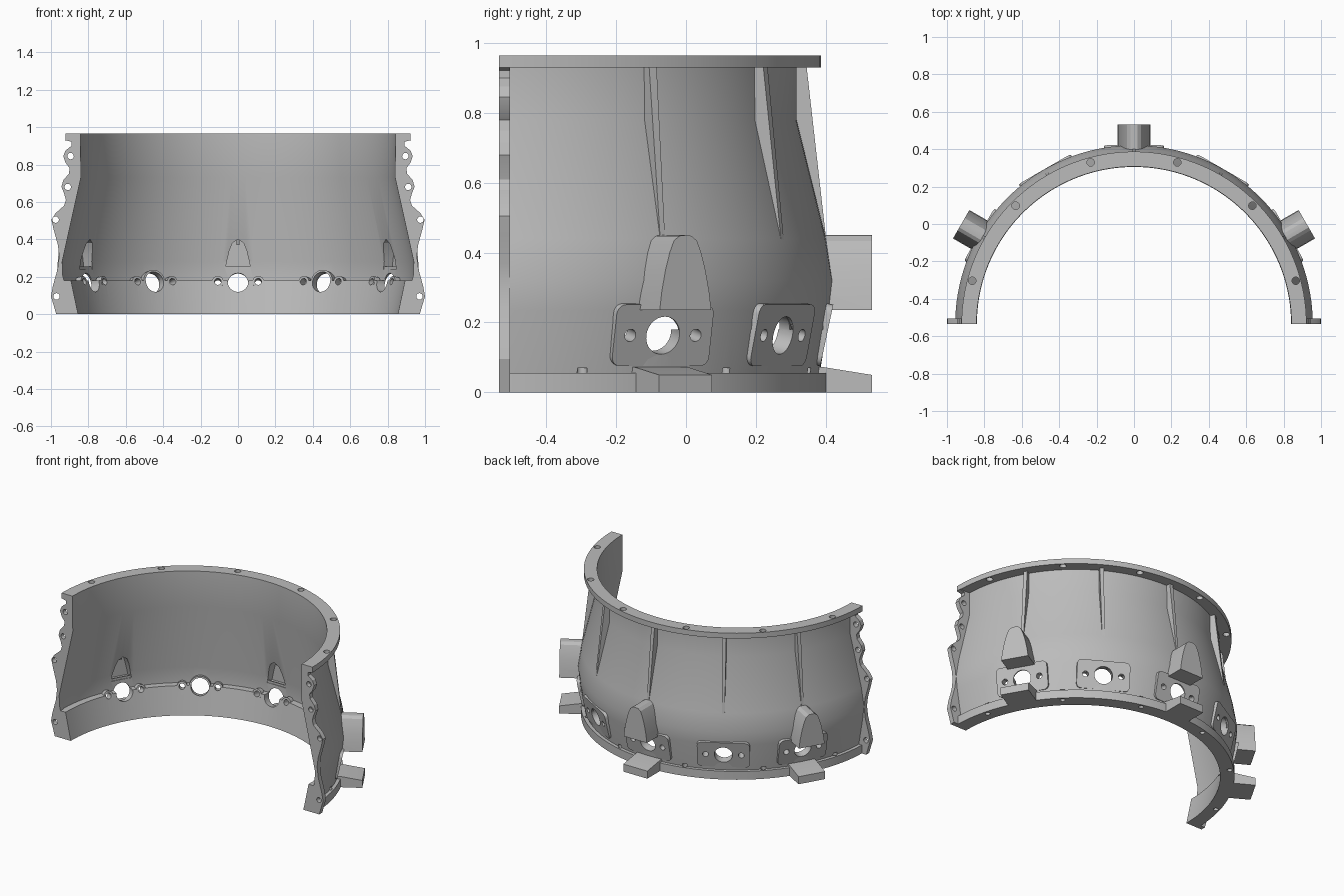
import bpy, bmesh, math
from mathutils import Matrix, Vector

cube = bpy.data.objects.get("Cube")
if cube:
    bpy.data.objects.remove(cube, do_unlink=True)

CY = -0.535                      # ring axis lies on the split face
mat = bpy.data.materials.new("cast_grey")
mat.use_nodes = True
grey = (0.5, 0.5, 0.5, 1)
mat.diffuse_color = grey
mat.node_tree.nodes["Principled BSDF"].inputs["Base Color"].default_value = grey


def frame(deg):
    """Local x = tangent, y = outward, z = up, at an angle from the back."""
    return Matrix.Translation((0, CY, 0)) @ Matrix.Rotation(math.radians(-deg), 4, 'Z')


def finish(name, bm, matrix=Matrix()):
    bmesh.ops.recalc_face_normals(bm, faces=bm.faces)
    mesh = bpy.data.meshes.new(name)
    bm.to_mesh(mesh)
    bm.free()
    mesh.transform(matrix)
    mesh.materials.append(mat)
    ob = bpy.data.objects.new(name, mesh)
    bpy.context.collection.objects.link(ob)
    return ob


def loft(name, sections, matrix=Matrix(), closed=False):
    """Solid through equal-length loops of points."""
    bm = bmesh.new()
    rings = [[bm.verts.new(p) for p in s] for s in sections]
    n = len(rings[0])
    for a, b in zip(rings, rings[1:]):
        for i in range(n):
            j = (i + 1) % n
            bm.faces.new((a[i], a[j], b[j], b[i]))
    bm.faces.new(rings[0])
    bm.faces.new(rings[-1])
    return finish(name, bm, matrix)


def lathe(name, profile, start, end, steps):
    angles = [math.radians(start + (end - start) * i / steps) for i in range(steps + 1)]
    return loft(name, [[(r * math.cos(a), CY + r * math.sin(a), z) for r, z in profile]
                       for a in angles])


def cylinder(name, radius, y0, y1, matrix):
    """Cylinder along local y."""
    ring = [2 * math.pi * i / 32 for i in range(32)]
    return loft(name, [[(radius * math.cos(a), y, radius * math.sin(a)) for a in ring]
                       for y in (y0, y1)], matrix)


def cut(ob, cutters):
    bpy.context.view_layer.objects.active = ob
    for c in cutters:
        c.hide_render = True
        m = ob.modifiers.new("cut", 'BOOLEAN')
        m.operation = 'DIFFERENCE'
        m.solver = 'EXACT'
        m.object = c
        bpy.ops.object.modifier_apply(modifier=m.name)


def mirrored(half):
    return half + [(-x, z) for x, z in reversed(half) if x > 0]


# Half-ring casing with its top and bottom flanges
inner = [(0.842, 0.965), (0.84, 0.73), (0.94, 0.28), (0.937, 0.18), (0.893, 0.18), (0.855, 0)]
outer = [(0.94, 0), (0.94, 0.055), (0.918, 0.055), (0.947, 0.235), (0.956, 0.32),
         (0.936, 0.44), (0.852, 0.78), (0.852, 0.93), (0.922, 0.93), (0.922, 0.965)]
casing = lathe("casing", inner + outer, 0, 180, 72)
bore = lathe("bore_cutter", [(0.3, 1.1)] + [(r + 0.004, z) for r, z in inner] + [(0.3, 0)],
             -20, 200, 88)
parts, cutters = [casing], [bore]
casing_cuts = []

# Scalloped split flanges, one per side
edge = [(0.925, 0.93), (0.89, 0.922), (0.89, 0.90), (0.922, 0.875), (0.934, 0.845),
        (0.922, 0.81), (0.90, 0.78), (0.905, 0.75), (0.935, 0.715), (0.944, 0.68),
        (0.93, 0.645), (0.92, 0.61), (0.93, 0.58), (0.975, 0.54), (0.998, 0.505),
        (0.985, 0.45), (0.963, 0.37), (0.956, 0.31), (0.965, 0.24), (0.99, 0.15),
        (1.0, 0.095), (0.985, 0.045), (0.972, 0)]
root = [(0.90, 0), (0.91, 0.1), (0.945, 0.24), (0.948, 0.3), (0.915, 0.44), (0.846, 0.76),
        (0.846, 0.93)]
for side, s in (("left", 1), ("right", -1)):
    flange = loft(side + "_split_flange",
                  [[(s * x, y, z) for x, z in edge + root] for y in (CY, CY + 0.031)])
    holes = [cylinder("bolt_cutter", 0.017, -0.1, 0.1, Matrix.Translation((s * x, CY, z)))
             for x, z in ((0.895, 0.845), (0.91, 0.68), (0.975, 0.505), (0.97, 0.095))]
    cut(flange, holes)
    casing_cuts += holes
    parts.append(flange)
    cutters += holes

# Vertical bolt holes through both ring flanges
for deg in (-75, -45, -15, 15, 45, 75):
    for r, z, radius in ((0.895, 0.965, 0.02), (0.915, 0.02, 0.015)):
        m = frame(deg) @ Matrix.Translation((0, r, z)) @ Matrix.Rotation(math.pi / 2, 4, 'X')
        c = cylinder("bolt_cutter", radius, -0.05, 0.05, m)
        casing_cuts.append(c)
        cutters.append(c)

# Ports: tilted pads, inner bosses, ribs, and lugs on every second one
for deg in (-60, -30, 0, 30, 60):
    f = frame(deg)
    tilt = f @ Matrix.Translation((0, 0.938, 0.163)) @ Matrix.Rotation(math.radians(-12), 4, 'X')

    bm = bmesh.new()
    bmesh.ops.create_cube(bm, size=1, matrix=Matrix.Translation((0, -0.02, 0))
                          @ Matrix.Diagonal((0.32, 0.04, 0.18, 1)))
    corners = [e for e in bm.edges if abs((e.verts[0].co - e.verts[1].co).y) > 0.03]
    bmesh.ops.bevel(bm, geom=corners, offset=0.028, segments=5, profile=0.5, affect='EDGES')
    pad = finish("port_pad", bm, tilt)
    cut(pad, [bore])

    port_cuts = []
    for x, radius, collar in ((0, 0.055, 0.066), (-0.108, 0.018, 0.031), (0.108, 0.018, 0.031)):
        at = tilt @ Matrix.Translation((x, 0, 0))
        drop = -0.006 if x else 0
        hole = cylinder("port_cutter", radius, -0.2, 0.1, at)
        port_cuts.append(hole)
        if x or deg % 60:
            boss = cylinder("port_boss", collar, -0.046 + drop, -0.012 + drop, at)
            cut(boss, [hole])
            parts.append(boss)
    cut(pad, port_cuts)
    casing_cuts += port_cuts
    cutters += port_cuts
    parts.append(pad)

    # Tapered rib under the top flange
    rib = [(0.845, 0.935), (0.88, 0.935), (0.944, 0.37), (0.935, 0.40), (0.915, 0.48),
           (0.846, 0.76)]
    parts.append(loft("rib", [[(s * (0.004 + 0.009 * z), r, z) for r, z in rib]
                              for s in (-1, 1)], f))

    if deg % 60 == 0:
        # Hollow arched lug
        arch = mirrored([(0.085, 0.236), (0.078, 0.29), (0.066, 0.35), (0.052, 0.40),
                         (0.038, 0.434), (0.02, 0.448), (0, 0.45)])
        hollow = mirrored([(0.068, 0.24), (0.058, 0.29), (0.046, 0.34), (0.03, 0.38),
                           (0, 0.4)])
        lug = loft("upper_lug", [[(x, y, z) for x, z in arch] for y in (0.89, 1.067)], f)
        pocket = loft("pocket_cutter", [[(x, y, z) for x, z in hollow]
                                        for y in (0.8, 0.99)], f)
        cut(lug, [bore, pocket])
        casing_cuts.append(pocket)
        cutters.append(pocket)
        # Wedge foot below it
        foot = [(0.88, 0), (1.067, 0), (1.067, 0.05), (0.93, 0.072), (0.9, 0.072)]
        parts += [lug, loft("lower_lug", [[(x, r, z) for r, z in foot]
                                          for x in (-0.088, 0.088)], f)]

cut(casing, casing_cuts)
for c in cutters:
    bpy.data.objects.remove(c, do_unlink=True)

# Smooth curved walls, keep machined edges crisp
bpy.ops.object.select_all(action='DESELECT')
for p in parts:
    p.select_set(True)
bpy.context.view_layer.objects.active = casing
bpy.ops.object.shade_smooth_by_angle(angle=math.radians(25))
